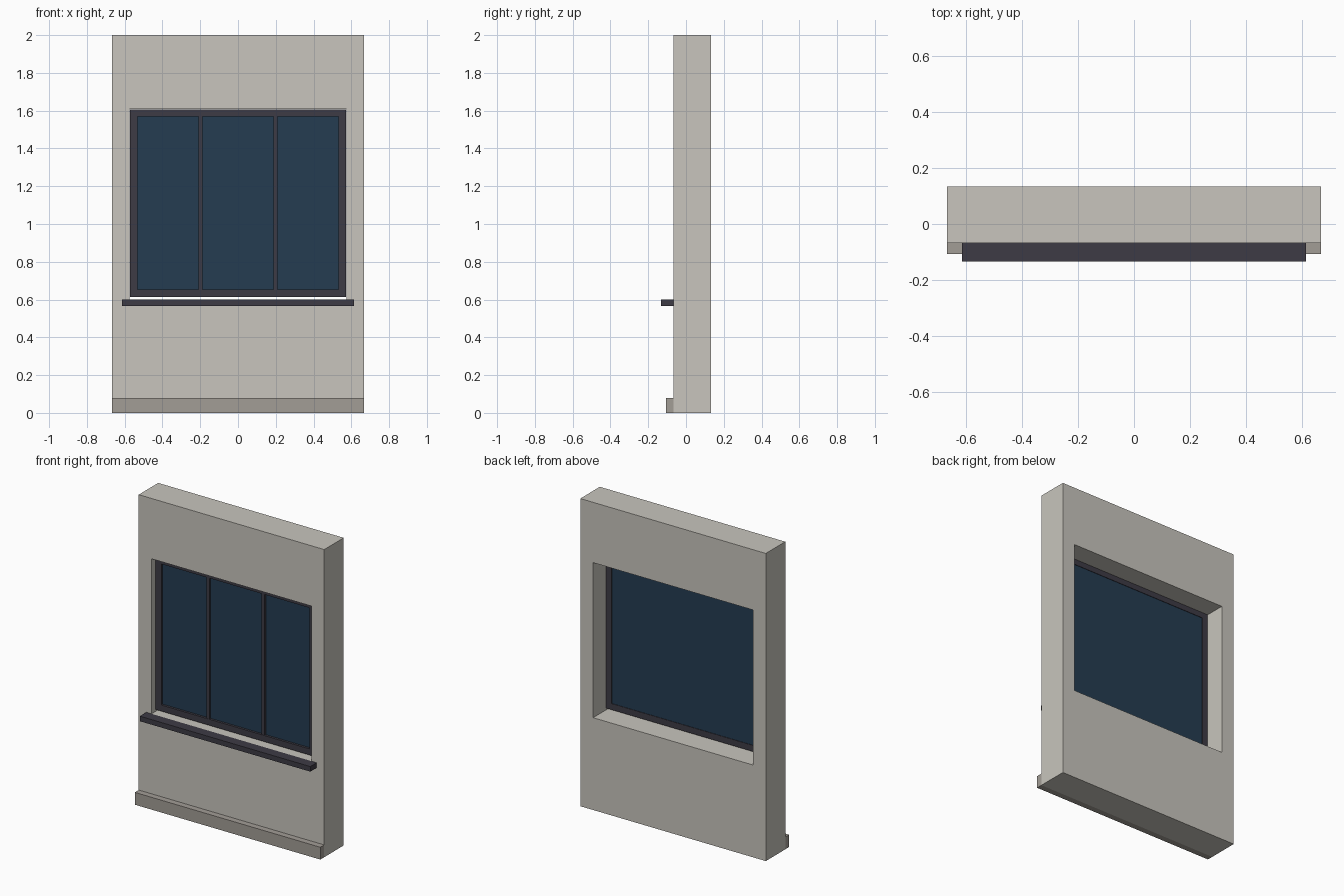
import bpy, bmesh

if "Cube" in bpy.data.objects:
    bpy.data.objects.remove(bpy.data.objects["Cube"])


def material(name, rgb):
    m = bpy.data.materials.new(name)
    m.diffuse_color = (*rgb, 1)
    m.use_nodes = True
    m.node_tree.nodes["Principled BSDF"].inputs["Base Color"].default_value = m.diffuse_color
    return m


PLASTER = material("warm_grey_plaster", (0.58, 0.56, 0.51))
STONE = material("plinth_stone", (0.365, 0.337, 0.305))
DARK = material("dark_frame_metal", (0.048, 0.044, 0.060))
GLASS = material("deep_blue_glass", (0.018, 0.045, 0.083))


def finish(name, bm, mat):
    bmesh.ops.recalc_face_normals(bm, faces=bm.faces)
    me = bpy.data.meshes.new(name)
    bm.to_mesh(me)
    bm.free()
    me.materials.append(mat)
    ob = bpy.data.objects.new(name, me)
    bpy.context.collection.objects.link(ob)


def box(name, x, y, z, mat):
    """Box from (min, max) ranges."""
    bm = bmesh.new()
    bmesh.ops.create_cube(bm, size=1)
    for v in bm.verts:
        v.co = [r[0] if c < 0 else r[1] for c, r in zip(v.co, (x, y, z))]
    finish(name, bm, mat)


def ring(name, outer, inner, y, mat):
    """Rectangular slab with a rectangular hole; rects are (half width, z0, z1)."""
    bm = bmesh.new()
    loops = []
    for (w, z0, z1), depth in ((outer, y[0]), (inner, y[0]), (inner, y[1]), (outer, y[1])):
        loops.append([bm.verts.new((px, depth, pz))
                      for px, pz in ((-w, z0), (w, z0), (w, z1), (-w, z1))])
    for a, b in zip(loops, loops[1:] + loops[:1]):
        for i in range(4):
            j = (i + 1) % 4
            bm.faces.new((a[i], a[j], b[j], b[i]))
    finish(name, bm, mat)


# Wall with window opening, and plinth along its foot
ring("wall", (0.667, 0, 2), (0.575, 0.6, 1.608), (-0.067, 0.133), PLASTER)
box("plinth", (-0.667, 0.667), (-0.107, -0.067), (0, 0.08), STONE)

# Outside sill
box("window_sill", (-0.613, 0.613), (-0.133, -0.067), (0.567, 0.6), DARK)

# Window frame, set just above the bottom of the opening
ring("window_frame", (0.573, 0.613, 1.606), (0.533, 0.653, 1.57), (-0.027, 0.003), DARK)

# Glass sheet with two mullions on its front
box("window_glass", (-0.533, 0.533), (-0.012, 0.0), (0.653, 1.57), GLASS)
for side, s in (("left", -1), ("right", 1)):
    c = s * 0.198
    box("mullion_" + side, (c - 0.01, c + 0.01), (-0.025, -0.012), (0.653, 1.57), DARK)
